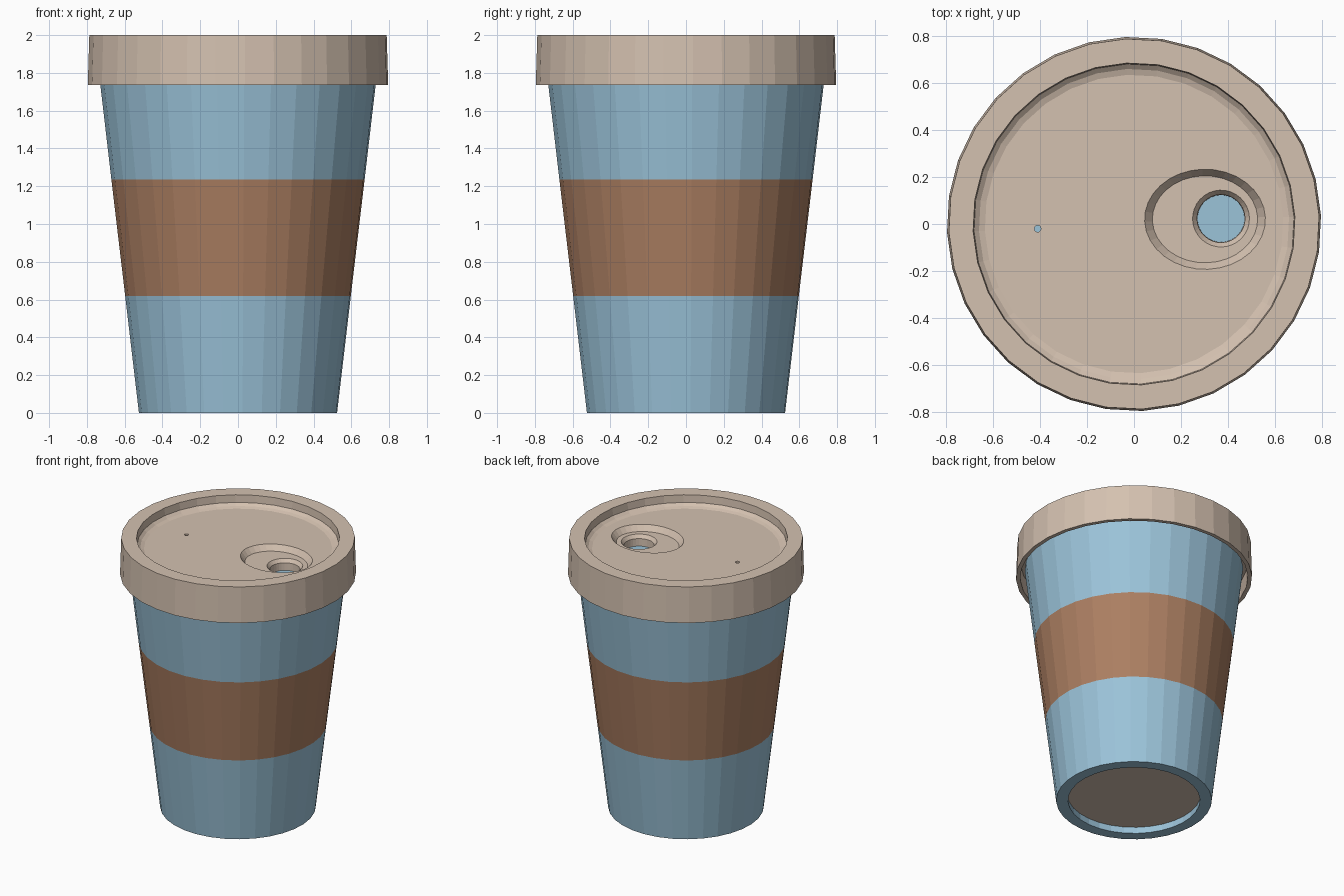
import bpy, bmesh, math

if "Cube" in bpy.data.objects:
    bpy.data.objects.remove(bpy.data.objects["Cube"])

SIDES = 32
TURN = math.radians(2.6)


def material(name, rgb):
    mat = bpy.data.materials.new(name)
    lin = [((c / 255 + 0.055) / 1.055) ** 2.4 for c in rgb]
    mat.diffuse_color = (*lin, 1)
    mat.use_nodes = True
    mat.node_tree.nodes["Principled BSDF"].inputs["Base Color"].default_value = mat.diffuse_color
    return mat


blue = material("light blue", (155, 195, 217))
brown = material("sleeve brown", (172, 127, 98))
tan = material("lid tan", (212, 193, 176))


def ring(bm, rx, z, cx=0, cy=0, ry=None):
    ry = ry or rx
    return [bm.verts.new((cx + rx * math.cos(TURN + math.tau * i / SIDES),
                          cy + ry * math.sin(TURN + math.tau * i / SIDES), z))
            for i in range(SIDES)]


def bridge(bm, rings):
    """Joins each ring to the next; returns all faces made."""
    faces = []
    for a, b in zip(rings, rings[1:]):
        for i in range(SIDES):
            j = (i + 1) % SIDES
            faces.append(bm.faces.new((a[i], a[j], b[j], b[i])))
    return faces


def ring_edges(bm, r):
    return [bm.edges.get((r[i], r[(i + 1) % SIDES])) for i in range(SIDES)]


def finish(bm, name, mats):
    mesh = bpy.data.meshes.new(name)
    bm.to_mesh(mesh)
    bm.free()
    for m in mats:
        mesh.materials.append(m)
    obj = bpy.data.objects.new(name, mesh)
    bpy.context.collection.objects.link(obj)
    return obj


# Cup: recessed base, tapered wall with brown band, closed under the lid
bm = bmesh.new()
profile = [(0.45, 0.05), (0.445, 0), (0.525, 0), (0.598, 0.62),
           (0.671, 1.235), (0.737, 1.80)]
rings = [ring(bm, r, z) for r, z in profile]
bridge(bm, rings)
base = bm.faces.new(rings[0][::-1])
bm.faces.new(rings[-1])
for f in bm.faces:
    if 0.7 < f.calc_center_median().z < 1.2:
        f.material_index = 1
base.material_index = 2
bmesh.ops.recalc_face_normals(bm, faces=bm.faces)
finish(bm, "cup", [blue, brown, tan])

# Lid: rim skirt and recessed top
bm = bmesh.new()
profile = [(0.70, 1.85), (0.765, 1.85), (0.768, 1.735), (0.796, 1.735),
           (0.788, 2.0), (0.685, 2.0), (0.681, 1.945), (0.66, 1.928),
           (0.635, 1.92)]
rim = [ring(bm, r, z) for r, z in profile]
bridge(bm, rim)

# Oval sip well with a round drinking hole
sip = [ring(bm, 0.257, 1.92, 0.302, 0.02, 0.213),
       ring(bm, 0.224, 1.88, 0.302, 0.02, 0.185),
       ring(bm, 0.121, 1.88, 0.37, 0.023),
       ring(bm, 0.102, 1.855, 0.37, 0.023),
       ring(bm, 0.100, 1.79, 0.37, 0.023)]
bridge(bm, sip)

# Small air vent
vent = [ring(bm, 0.014, z, -0.41, -0.02) for z in (1.92, 1.79)]
bridge(bm, vent)

# Lid floor with both openings left free
edges = [e for r in (rim[-1], sip[0], vent[0]) for e in ring_edges(bm, r)]
bmesh.ops.triangle_fill(bm, use_beauty=True, use_dissolve=False,
                        edges=edges, normal=(0, 0, 1))
bmesh.ops.recalc_face_normals(bm, faces=bm.faces)
if max(bm.faces, key=lambda f: f.calc_center_median().z).normal.z < 0:
    bmesh.ops.reverse_faces(bm, faces=bm.faces)
finish(bm, "lid", [tan])
